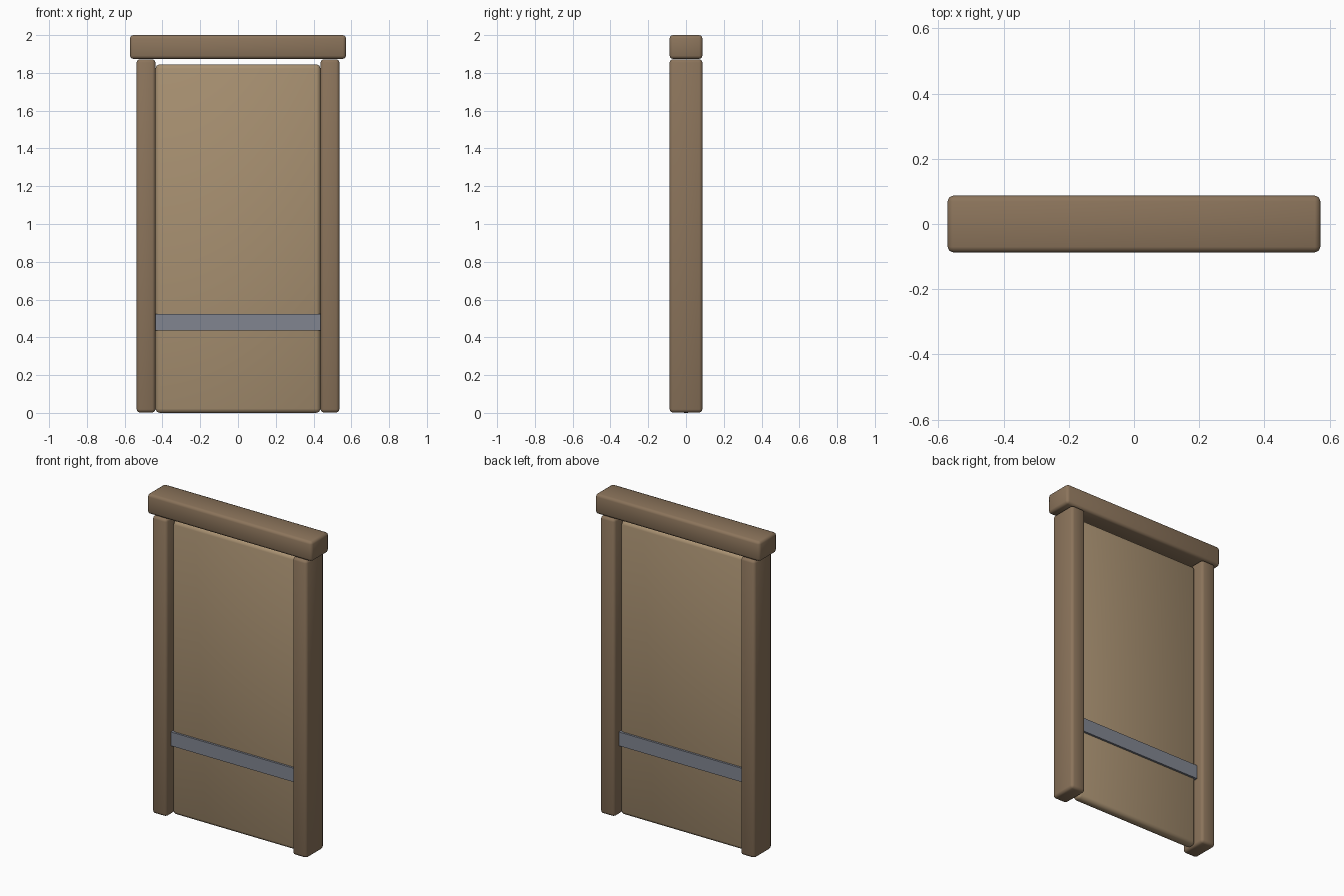
import bpy, math

if "Cube" in bpy.data.objects:
    bpy.data.objects.remove(bpy.data.objects["Cube"])


def material(name, color):
    m = bpy.data.materials.new(name)
    m.diffuse_color = (*color, 1)
    m.use_nodes = True
    m.node_tree.nodes["Principled BSDF"].inputs["Base Color"].default_value = m.diffuse_color
    return m


frame_wood = material("frame_wood", (0.26, 0.175, 0.105))
door_wood = material("door_wood", (0.39, 0.28, 0.165))
metal = material("metal", (0.22, 0.235, 0.28))


def block(name, size, center, mat, bevel=0.0):
    """Box with applied scale and optional rounded edges."""
    bpy.ops.mesh.primitive_cube_add(size=1, location=center)
    ob = bpy.context.object
    ob.name = name
    ob.scale = size
    bpy.ops.object.transform_apply(location=False, rotation=False, scale=True)
    ob.data.materials.append(mat)
    if bevel:
        mod = ob.modifiers.new("rounded_edges", "BEVEL")
        mod.width = bevel
        mod.segments = 2
        bpy.ops.object.modifier_apply(modifier=mod.name)
        bpy.ops.object.shade_smooth_by_angle(angle=math.radians(50))
    return ob


# Frame: two posts and an overhanging lintel
for side, name in ((-1, "left_post"), (1, "right_post")):
    block(name, (0.1, 0.174, 1.87), (side * 0.487, 0, 0.937), frame_wood, 0.017)
block("lintel", (1.144, 0.174, 0.126), (0, 0, 1.937), frame_wood, 0.017)

# Door panel set in the middle of the frame
block("door_panel", (0.874, 0.061, 1.845), (0, 0, 0.9225), door_wood, 0.022)

# Metal band wrapping both faces of the door
block("metal_band", (0.874, 0.087, 0.087), (0, 0, 0.48), metal)
